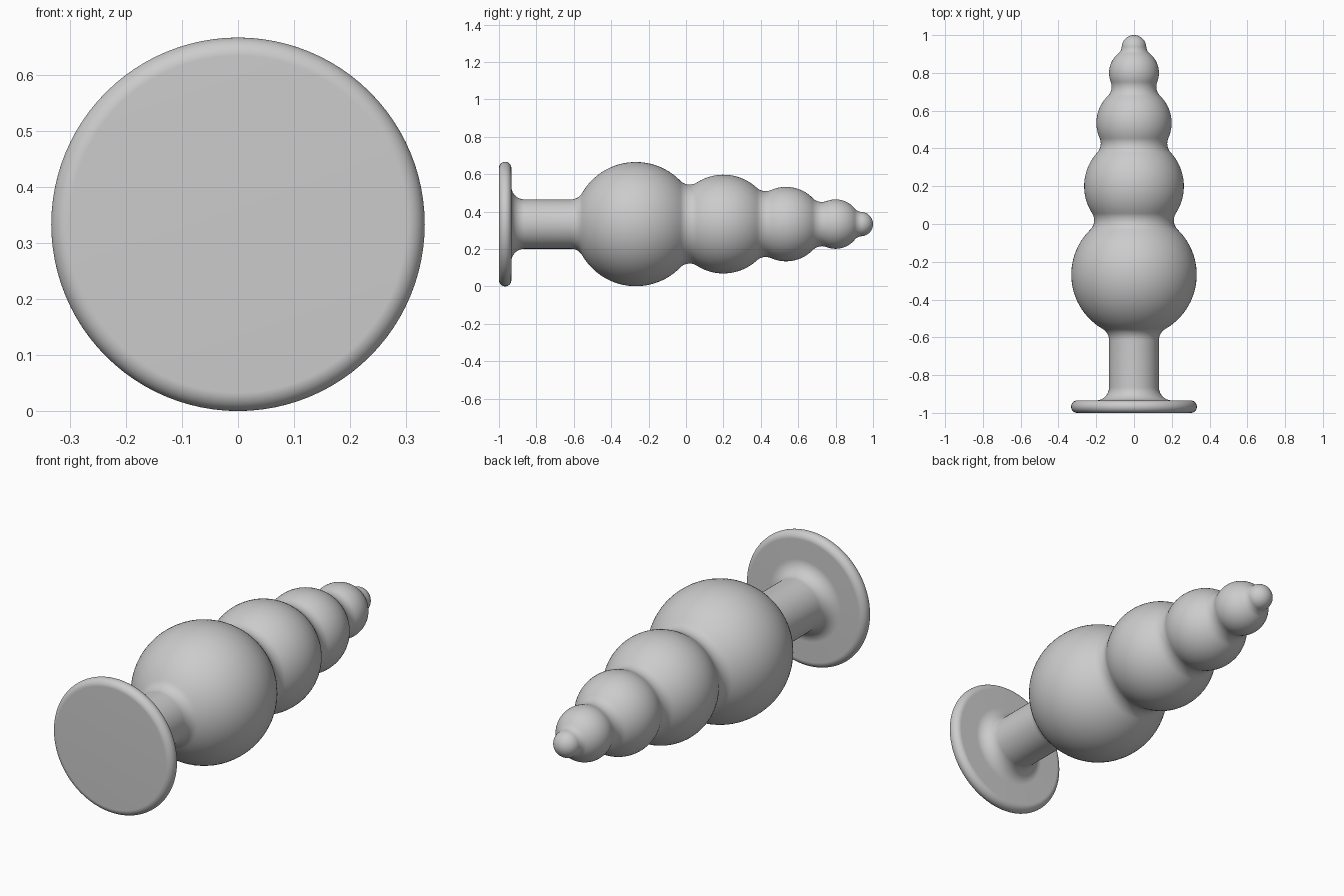
import bpy, bmesh
from math import atan2, cos, sin, sqrt, pi, ceil
from mathutils import Vector, Matrix

if "Cube" in bpy.data.objects:
    bpy.data.objects.remove(bpy.data.objects["Cube"], do_unlink=True)

AXIS_Z = 0.333
SEGMENTS = 96
STEM_R = 0.132
FILLET = 0.07
PLATE_BACK = -0.934
PLATE_R = 0.333
# Beads along the axis: (centre y, radius)
BEADS = [(-0.268, 0.332), (0.20, 0.264), (0.535, 0.199), (0.80, 0.132), (0.935, 0.065)]
# Fillet radius in the groove after each bead
GROOVES = [FILLET, FILLET, FILLET, 0.05]


def arc(centre, radius, start, end):
    """Points (y, r) along an arc in the lathe plane."""
    n = max(4, ceil(abs(end - start) / 0.08))
    angles = [start + (end - start) * i / n for i in range(n + 1)]
    return [(centre[0] + radius * cos(a), centre[1] + radius * sin(a)) for a in angles]


def direction(a, b):
    return atan2(b[1] - a[1], b[0] - a[0])


def groove_centre(a, b, f):
    """Centre of the circle of radius f resting on two neighbouring beads."""
    d, p, q = b[0] - a[0], a[1] + f, b[1] + f
    along = (d * d + p * p - q * q) / (2 * d)
    return (a[0] + along, sqrt(p * p - along * along))


# Round plate with softened rim
edge = (PLATE_BACK + 1) / 2
profile = [(-1, 0)]
profile += arc((-1 + edge, PLATE_R - edge), edge, pi, 0)

# Stem, flared at the plate and at the first bead
profile += arc((PLATE_BACK + FILLET, STEM_R + FILLET), FILLET, -pi, -pi / 2)
reach = sqrt((BEADS[0][1] + FILLET) ** 2 - (STEM_R + FILLET) ** 2)
joint = (BEADS[0][0] - reach, STEM_R + FILLET)
first = (BEADS[0][0], 0)
profile += arc(joint, FILLET, -pi / 2, direction(joint, first))
start = direction(first, joint)

# Tapering beads with rounded grooves between them
for i, (y, radius) in enumerate(BEADS):
    centre = (y, 0)
    if i == len(BEADS) - 1:
        profile += arc(centre, radius, start, 0)
        break
    following = (BEADS[i + 1][0], 0)
    groove = groove_centre(BEADS[i], BEADS[i + 1], GROOVES[i])
    profile += arc(centre, radius, start, direction(centre, groove))
    profile += arc(groove, GROOVES[i], direction(groove, centre), direction(groove, following))
    start = direction(following, groove)

# Turn the profile around the long axis
bm = bmesh.new()
verts = [bm.verts.new((r, y, 0)) for y, r in profile]
edges = [bm.edges.new(pair) for pair in zip(verts, verts[1:])]
bmesh.ops.spin(bm, geom=verts + edges, cent=(0, 0, 0), axis=(0, 1, 0),
               angle=2 * pi, steps=SEGMENTS, use_duplicate=False)
bmesh.ops.remove_doubles(bm, verts=bm.verts, dist=0.0004)
bmesh.ops.recalc_face_normals(bm, faces=bm.faces)
bmesh.ops.transform(bm, matrix=Matrix.Translation(Vector((0, 0, AXIS_Z))), verts=bm.verts)

mesh = bpy.data.meshes.new("beaded_body")
bm.to_mesh(mesh)
bm.free()
body = bpy.data.objects.new("beaded_body", mesh)
bpy.context.collection.objects.link(body)

# Single grey material
grey = bpy.data.materials.new("plain_grey")
grey.use_nodes = True
colour = (0.6, 0.6, 0.6, 1)
grey.diffuse_color = colour
for node in grey.node_tree.nodes:
    if node.type == "BSDF_PRINCIPLED":
        node.inputs["Base Color"].default_value = colour
mesh.materials.append(grey)

bpy.ops.object.select_all(action="DESELECT")
body.select_set(True)
bpy.context.view_layer.objects.active = body
bpy.ops.object.shade_smooth_by_angle(angle=pi / 6)
